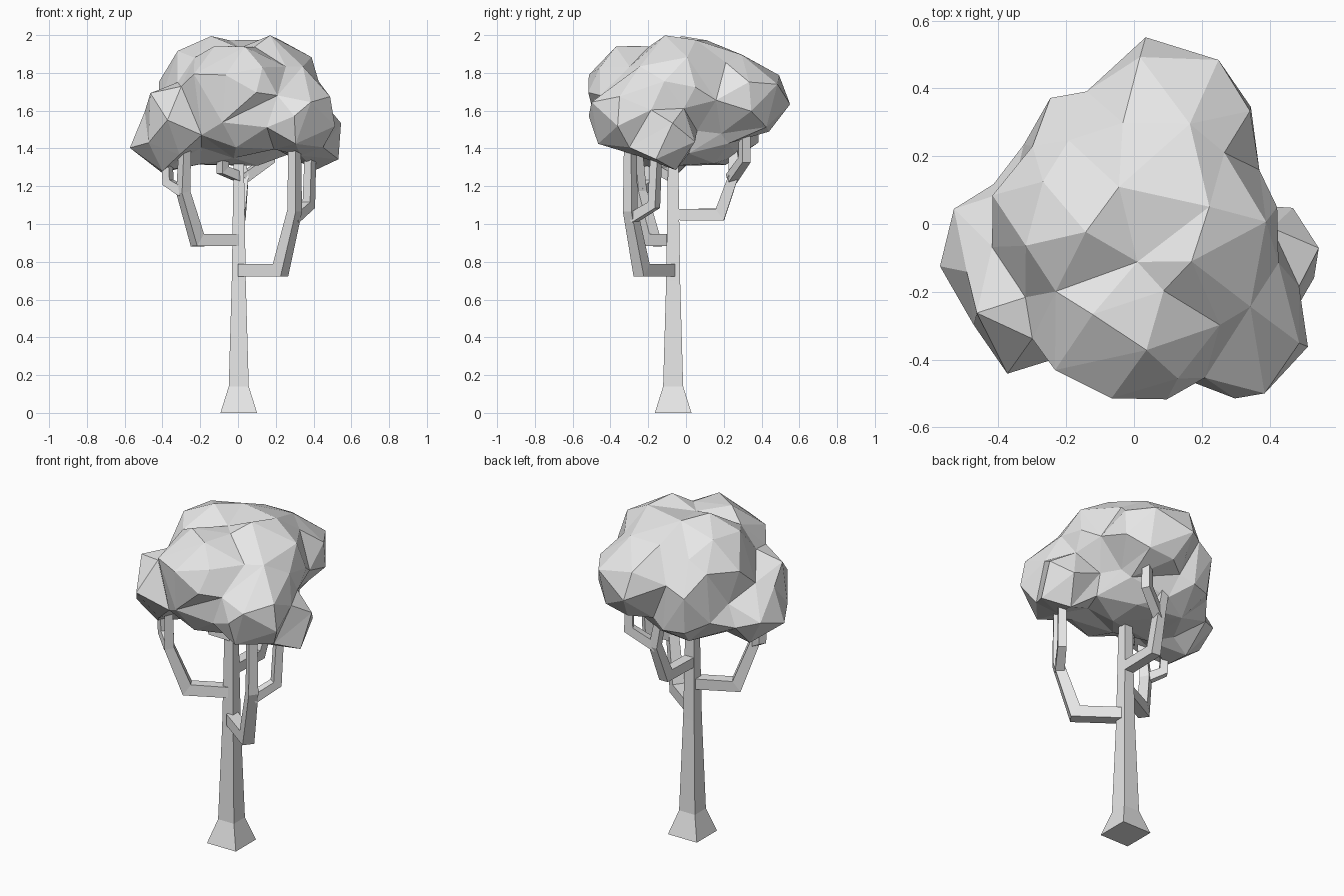
import bpy
import bmesh
from math import sqrt
from mathutils import Vector

default_cube = bpy.data.objects.get("Cube")
if default_cube:
    bpy.data.objects.remove(default_cube, do_unlink=True)

# One plain material for the whole tree
grey = bpy.data.materials.new("plain_grey")
grey.use_nodes = True
grey.diffuse_color = (0.8, 0.8, 0.8, 1)
for node in grey.node_tree.nodes:
    if node.type == 'BSDF_PRINCIPLED':
        node.inputs["Base Color"].default_value = (0.8, 0.8, 0.8, 1)


def finish(name, bm):
    """Turn a bmesh into a flat shaded object."""
    bmesh.ops.recalc_face_normals(bm, faces=bm.faces)
    mesh = bpy.data.meshes.new(name)
    bm.to_mesh(mesh)
    bm.free()
    mesh.materials.append(grey)
    obj = bpy.data.objects.new(name, mesh)
    bpy.context.collection.objects.link(obj)
    return obj


def limb(name, points, widths, side=None):
    """Sweep a square section along a path, mitred at the bends."""
    points = [Vector(p) for p in points]
    if side is None:
        heading = points[-1] - points[0]
        side = Vector((-heading.y, heading.x, 0)).normalized()
    bm = bmesh.new()
    rings = []
    last = len(points) - 1
    for i, point in enumerate(points):
        before = (point - points[max(i - 1, 0)]).normalized()
        after = (points[min(i + 1, last)] - point).normalized()
        tangent = (before + after).normalized()
        up = tangent.cross(side).normalized()
        across = up.cross(tangent).normalized()
        mitre = 1.0
        if 0 < i < last:
            mitre = min(1 / max(tangent.dot(after), 0.1), 1.4)
        half = widths[i]
        corners = ((-1, -1), (1, -1), (1, 1), (-1, 1))
        rings.append([bm.verts.new(point + across * a * half + up * b * half * mitre)
                      for a, b in corners])
    for low, high in zip(rings, rings[1:]):
        for k in range(4):
            n = (k + 1) % 4
            bm.faces.new((low[k], low[n], high[n], high[k]))
    bm.faces.new(rings[0][::-1])
    bm.faces.new(rings[-1])
    return finish(name, bm)


# Trunk with flared foot
limb("trunk",
     [(.004, -.068, 0), (.004, -.068, .14), (.004, -.068, .7), (.004, -.068, 1.42)],
     [.097, .053, .037, .026], side=Vector((1, 0, 0)))

# Branches, each bending upward and forking into the crown
limb("left_branch",
     [(.02, -.085, .755), (.225, -.235, .755), (.3, -.295, 1.07), (.3, -.295, 1.42)],
     [.034, .034, .028, .024])
limb("left_branch_fork",
     [(.295, -.285, 1.03), (.375, -.17, 1.1), (.385, -.155, 1.42)], [.026, .024, .022])
limb("right_branch",
     [(-.01, -.075, .915), (-.215, -.18, .915), (-.29, -.245, 1.17), (-.28, -.265, 1.42)],
     [.032, .032, .027, .023])
limb("right_branch_fork",
     [(-.29, -.245, 1.17), (-.37, -.19, 1.22), (-.38, -.19, 1.42)], [.025, .022, .02])
limb("back_branch",
     [(.004, -.06, 1.05), (.01, .18, 1.05), (.03, .25, 1.25), (-.01, .25, 1.46)],
     [.03, .03, .026, .022], side=Vector((-1, 0, 0)))
limb("back_branch_fork",
     [(.025, .24, 1.24), (.165, .31, 1.34), (.165, .31, 1.5)], [.026, .024, .022])
limb("front_twig",
     [(.004, -.07, 1.25), (-.08, -.13, 1.285), (-.08, -.14, 1.44)], [.025, .024, .022])

# Crown lobes as centre and radii
lobes = {
    "top_left": ((.17, -.04, 1.72), (.255, .29, .27)),
    "top_right": ((-.12, 0, 1.7), (.3, .28, .28)),
    "top_back": ((.05, .1, 1.7), (.3, .29, .275)),
    "front": ((-.01, -.25, 1.7), (.3, .275, .25)),
    "front_low": ((.02, -.22, 1.56), (.32, .26, .2)),
    "left_shoulder": ((.3, -.2, 1.62), (.17, .2, .22)),
    "left_front": ((.31, -.3, 1.57), (.205, .205, .2)),
    "left_side": ((.4, -.12, 1.46), (.15, .175, .17)),
    "right_front": ((-.32, -.25, 1.55), (.18, .175, .19)),
    "right_side": ((-.38, -.1, 1.45), (.18, .2, .175)),
    "back": ((.1, .25, 1.665), (.265, .285, .22)),
    "back_right": ((-.13, .16, 1.58), (.21, .25, .27)),
    "under": ((-.06, .03, 1.45), (.36, .28, .155)),
}
middle = Vector((0, -.03, 1.6))


def reach(direction, centre, radii):
    """Distance from the crown middle to the far side of a lobe."""
    d = Vector([direction[k] / radii[k] for k in range(3)])
    o = Vector([(middle[k] - centre[k]) / radii[k] for k in range(3)])
    a, b, c = d.dot(d), d.dot(o), o.dot(o) - 1
    disc = b * b - a * c
    return (sqrt(disc) - b) / a if disc > 0 else 0


# Crown: a sphere pushed out to the lobes, then reduced to broad facets
bm = bmesh.new()
bmesh.ops.create_icosphere(bm, subdivisions=5, radius=1)
for vert in bm.verts:
    ray = vert.co.normalized()
    vert.co = middle + ray * max(reach(ray, *lobe) for lobe in lobes.values())
crown = finish("crown", bm)
facets = crown.modifiers.new("broad_facets", 'DECIMATE')
facets.ratio = 0.033
